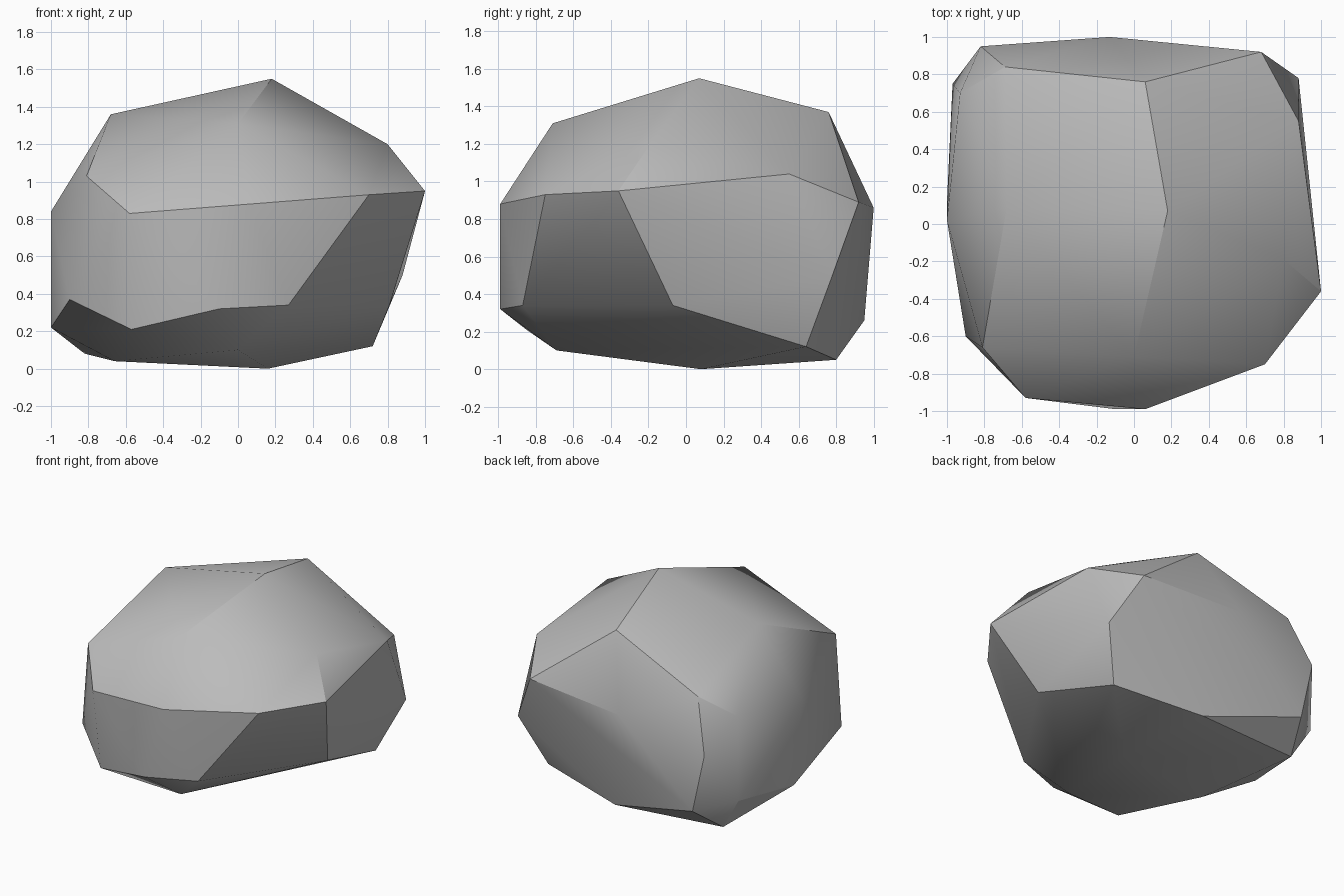
import bpy
import bmesh
import math

cube = bpy.data.objects.get("Cube")
if cube:
    bpy.data.objects.remove(cube, do_unlink=True)


def make_material(name, colour):
    material = bpy.data.materials.new(name)
    material.use_nodes = True
    material.diffuse_color = colour
    shader = material.node_tree.nodes["Principled BSDF"]
    shader.inputs["Base Color"].default_value = colour
    shader.inputs["Roughness"].default_value = 0.9
    return material


def make_hull(name, corner_groups, material):
    """Wrap a tight convex skin around all the corner points."""
    bm = bmesh.new()
    for group in corner_groups:
        for corner in group:
            bm.verts.new(corner)
    result = bmesh.ops.convex_hull(bm, input=bm.verts[:])
    leftovers = {g for g in result["geom_interior"] + result["geom_unused"]
                 if isinstance(g, bmesh.types.BMVert)}
    bmesh.ops.delete(bm, geom=list(leftovers), context="VERTS")
    bmesh.ops.recalc_face_normals(bm, faces=bm.faces[:])
    mesh = bpy.data.meshes.new(name)
    bm.to_mesh(mesh)
    bm.free()
    mesh.materials.append(material)
    obj = bpy.data.objects.new(name, mesh)
    bpy.context.collection.objects.link(obj)
    return obj


# Peak and upper ridge corners
crown = [(.18, .07, 1.55), (-.68, .09, 1.36), (0, -.71, 1.31),
         (.06, .76, 1.37), (.8, -.19, 1.2)]

# Widest ring of corners, running round from the front
shoulder = [(.06, -.99, .88), (.7, -.75, .93), (1, -.36, .95),
            (.88, .55, 1.04), (.68, .92, .89), (-.13, 1, .86),
            (-.69, .84, 1.09), (-.82, .95, .71), (-.93, .7, .95),
            (-1, .02, .84), (-.81, -.66, 1.03), (-.58, -.93, .83)]

# Lower ring where the sides turn under
skirt = [(-.1, -.99, .32), (.27, -.87, .34), (.81, -.07, .34),
         (.88, .78, .5), (-.72, .95, .26), (-.97, .75, .33),
         (-1, .12, .22), (-.9, -.6, .37), (-.57, -.85, .21)]

# Corners of the underside
base = [(.16, .08, 0), (0, -.69, .1), (.72, .64, .12),
        (.04, .8, .05), (-.82, .72, .08), (-.66, -.06, .04)]

stone = make_material("stone grey", (.5, .5, .5, 1))
boulder = make_hull("boulder", [crown, shoulder, skirt, base], stone)

# Soft shading over shallow edges, crisp on the steep ones
bpy.ops.object.select_all(action="DESELECT")
boulder.select_set(True)
bpy.context.view_layer.objects.active = boulder
bpy.ops.object.shade_smooth_by_angle(angle=math.radians(30))
